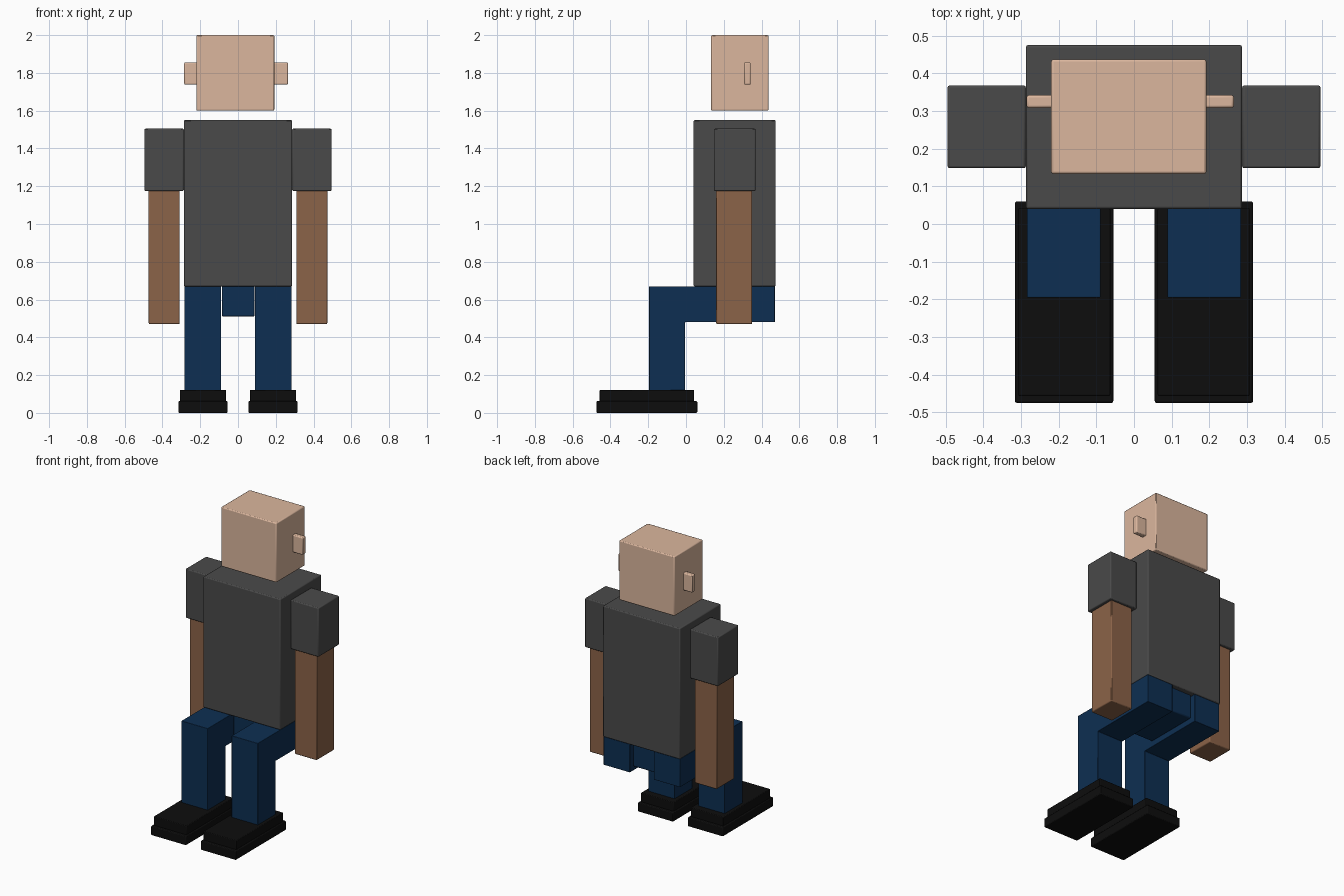
import bpy, bmesh

if "Cube" in bpy.data.objects:
    bpy.data.objects.remove(bpy.data.objects["Cube"])


def material(name, rgb):
    m = bpy.data.materials.new(name)
    m.diffuse_color = (*rgb, 1)
    m.use_nodes = True
    m.node_tree.nodes["Principled BSDF"].inputs["Base Color"].default_value = m.diffuse_color
    return m


FACE = material("light skin", (0.71, 0.47, 0.34))
ARM = material("tan skin", (0.26, 0.125, 0.065))
SHIRT = material("dark grey cloth", (0.068, 0.068, 0.068))
JEANS = material("navy denim", (0.004, 0.028, 0.085))
SHOE = material("black rubber", (0.004, 0.004, 0.004))


def prism(name, outline, x0, x1, mat, bevel=0.006):
    """Extrude a (y, z) outline from x0 to x1 and soften its edges."""
    bm = bmesh.new()
    face = bm.faces.new([bm.verts.new((x0, y, z)) for y, z in outline])
    ext = bmesh.ops.extrude_face_region(bm, geom=[face])
    moved = [v for v in ext["geom"] if isinstance(v, bmesh.types.BMVert)]
    bmesh.ops.translate(bm, verts=moved, vec=(x1 - x0, 0, 0))
    bmesh.ops.recalc_face_normals(bm, faces=bm.faces)
    me = bpy.data.meshes.new(name)
    bm.to_mesh(me)
    bm.free()
    ob = bpy.data.objects.new(name, me)
    bpy.context.collection.objects.link(ob)
    me.materials.append(mat)
    mod = ob.modifiers.new("soft edges", "BEVEL")
    mod.width = bevel
    mod.segments = 2
    return ob


def box(name, x, y, z, mat, bevel=0.006):
    outline = [(y[0], z[0]), (y[1], z[0]), (y[1], z[1]), (y[0], z[1])]
    return prism(name, outline, x[0], x[1], mat, bevel)


# Head and ears
box("head", (-0.22, 0.192), (0.133, 0.437), (1.60, 2.0), FACE)
box("left_ear", (-0.285, -0.21), (0.308, 0.342), (1.738, 1.855), FACE)
box("right_ear", (0.182, 0.265), (0.308, 0.342), (1.738, 1.855), FACE)

# Body
box("torso", (-0.287, 0.287), (0.04, 0.475), (0.67, 1.55), SHIRT)
box("pelvis", (-0.085, 0.088), (0.07, 0.44), (0.51, 0.68), JEANS, 0.008)

# Bent leg seen from the side
LEG = [(-0.195, 0.11), (-0.005, 0.11), (-0.005, 0.48),
       (0.47, 0.48), (0.47, 0.67), (-0.195, 0.67)]

for side, s in (("left", -1), ("right", 1)):
    # Arms
    box(side + "_sleeve", (s * 0.287, s * 0.495), (0.148, 0.368), (1.175, 1.505), SHIRT)
    box(side + "_arm", (s * 0.309, s * 0.473), (0.16, 0.35), (0.47, 1.19), ARM)
    # Legs and shoes
    prism(side + "_leg", LEG, s * 0.089, s * 0.284, JEANS, 0.002)
    box(side + "_shoe_upper", (s * 0.063, s * 0.307), (-0.457, 0.042), (0.06, 0.122), SHOE, 0.004)
    box(side + "_shoe_sole", (s * 0.055, s * 0.316), (-0.475, 0.06), (0, 0.062), SHOE, 0.005)

# Smooth the softened edges only
for ob in bpy.context.collection.objects:
    ob.select_set(True)
    bpy.context.view_layer.objects.active = ob
bpy.ops.object.shade_smooth_by_angle()
